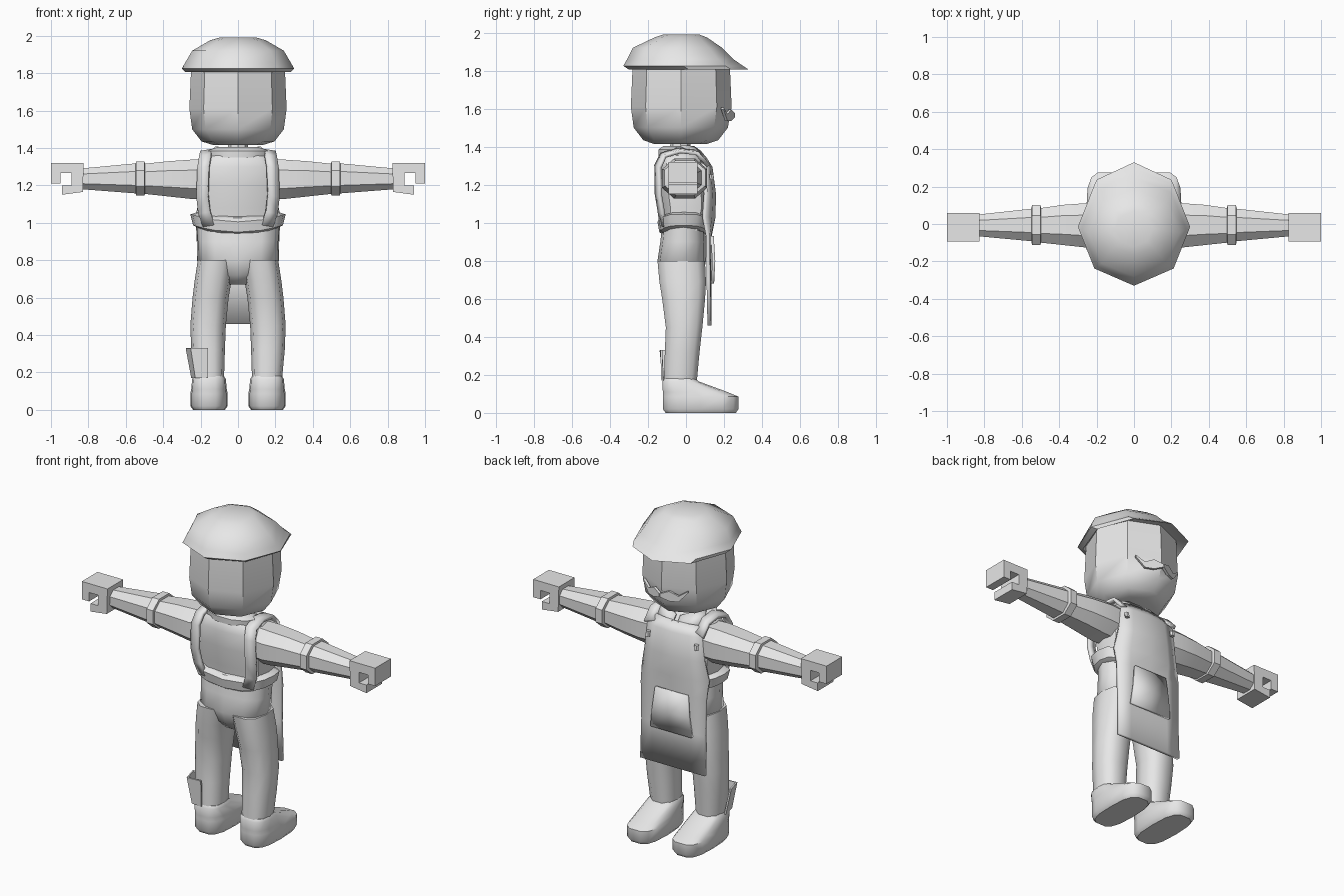
import bpy, bmesh, math
from mathutils import Vector

grey = bpy.data.materials.new("plain grey")
grey.diffuse_color = (0.8, 0.8, 0.8, 1)


def make(name, verts, faces, angle=40, thick=0.0):
    me = bpy.data.meshes.new(name)
    me.from_pydata([tuple(v) for v in verts], [], faces)
    bm = bmesh.new()
    bm.from_mesh(me)
    bmesh.ops.recalc_face_normals(bm, faces=bm.faces)
    bm.to_mesh(me)
    bm.free()
    me.materials.append(grey)
    ob = bpy.data.objects.new(name, me)
    bpy.context.collection.objects.link(ob)
    if thick:
        mod = ob.modifiers.new("thickness", 'SOLIDIFY')
        mod.thickness = thick
        mod.offset = 0
    bpy.ops.object.select_all(action='DESELECT')
    ob.select_set(True)
    bpy.context.view_layer.objects.active = ob
    if angle:
        bpy.ops.object.shade_smooth_by_angle(angle=math.radians(angle))
    return ob


def loft(name, rings, n=8, p=2.0, turn=0.0, axis='z', angle=40, warp=None):
    """rings: (position along axis, a_min, a_max, b_min, b_max)"""
    verts, faces = [], []
    for t, a0, a1, b0, b1 in rings:
        for i in range(n):
            w = 2 * math.pi * i / n + turn
            c, s = math.cos(w), math.sin(w)
            c = math.copysign(abs(c) ** (2 / p), c)
            s = math.copysign(abs(s) ** (2 / p), s)
            a = (a0 + a1) / 2 + c * (a1 - a0) / 2
            b = (b0 + b1) / 2 + s * (b1 - b0) / 2
            v = Vector((a, b, t)) if axis == 'z' else Vector((t, a, b))
            verts.append(warp(v) if warp else v)
    for k in range(len(rings) - 1):
        for i in range(n):
            j = (i + 1) % n
            faces.append((k * n + i, k * n + j, k * n + n + j, k * n + n + i))
    faces.append(tuple(range(n)))
    faces.append(tuple(range((len(rings) - 1) * n, len(rings) * n)))
    return make(name, verts, faces, angle)


def sheet(name, rows, thick=0.015, angle=40):
    """Thin cloth from rows of equally many points."""
    m = len(rows[0])
    faces = [(k * m + i, k * m + i + 1, k * m + m + i + 1, k * m + m + i)
             for k in range(len(rows) - 1) for i in range(m - 1)]
    return make(name, [v for r in rows for v in r], faces, angle, thick)


# Head, neck and cap
loft("head", [(1.415, -.13, .13, -.17, .11), (1.435, -.195, .195, -.225, .17),
              (1.50, -.245, .245, -.275, .22), (1.61, -.26, .26, -.29, .24),
              (1.84, -.25, .25, -.28, .23)])
loft("neck", [(1.33, -.06, .06, -.09, .03), (1.44, -.05, .05, -.08, .02)])
loft("cap", [(1.84, -.24, .24, -.27, .22), (1.805, -.28, .28, -.30, .33),
             (1.825, -.30, .30, -.33, .30), (1.86, -.28, .28, -.31, .25),
             (1.92, -.245, .245, -.28, .19), (1.975, -.15, .15, -.165, .11),
             (1.99, -.10, .10, -.12, .07)], angle=50)

# Moustache
top = [(0, 1.575), (.05, 1.595), (.10, 1.57), (.15, 1.605)]
low = [(0, 1.555), (.05, 1.535), (.10, 1.535), (.15, 1.595)]


def whisker(x, z):
    return (x, .252 - abs(x) * .4, z)


for s in (1, -1):
    sheet("moustache_half", [[whisker(s * x, z) for x, z in top],
                             [whisker(s * x, z) for x, z in low]], .015, 0)

# Shirt and trousers
loft("shirt", [(.96, -.215, .215, -.115, .10), (1.08, -.215, .215, -.13, .13),
               (1.20, -.225, .225, -.15, .13), (1.30, -.215, .215, -.15, .105),
               (1.35, -.18, .18, -.14, .08), (1.39, -.10, .10, -.11, .035)],
     n=12, p=3)
loft("trouser_seat", [(.67, -.06, .06, -.07, .06), (.72, -.12, .12, -.12, .09),
                      (.80, -.21, .21, -.15, .105), (.90, -.215, .215, -.135, .105),
                      (1.03, -.225, .225, -.12, .10)], n=12, p=2.6, angle=60)

for s in (1, -1):
    def side(v, s=s):
        return Vector((v.x * s, v.y, v.z))

    # Leg and shoe
    loft("trouser_leg", [(.16, .075, .235, -.12, .06), (.32, .07, .25, -.115, .075),
                         (.45, .065, .255, -.11, .09), (.60, .05, .243, -.13, .105),
                         (.69, .035, .232, -.145, .11), (.80, .01, .215, -.155, .105)],
         n=10, p=2.5, warp=side, angle=50)
    loft("shoe", [(0, .07, .24, -.11, .265), (.02, .055, .255, -.125, .28),
                  (.085, .055, .255, -.125, .28), (.11, .06, .25, -.125, .22),
                  (.165, .065, .245, -.125, .07), (.18, .075, .235, -.115, .05)],
         n=14, p=3, warp=side)
    # Sleeve, rolled cuff and forearm
    loft("sleeve", [(.14, -.12, .11, 1.12, 1.345), (.25, -.135, .12, 1.12, 1.345),
                    (.38, -.12, .11, 1.135, 1.335), (.51, -.105, .09, 1.15, 1.32)],
         p=2.3, turn=math.pi / 8, axis='x', warp=side)
    loft("cuff", [(.495, -.09, .08, 1.16, 1.31), (.50, -.12, .11, 1.14, 1.335),
                  (.545, -.12, .11, 1.14, 1.335), (.55, -.09, .08, 1.16, 1.31)],
         p=2.3, turn=math.pi / 8, axis='x', warp=side)
    loft("forearm", [(.53, -.10, .09, 1.15, 1.325), (.83, -.07, .055, 1.175, 1.295)],
         p=2.3, turn=math.pi / 8, axis='x', warp=side)
    # Hooked block hand
    prof = [(.825, 1.32), (1, 1.32), (1, 1.21), (.95, 1.21), (.95, 1.265),
            (.89, 1.265), (.89, 1.20), (.94, 1.20), (.94, 1.15), (.83, 1.165)]
    n = len(prof)
    make("hand", [(s * x, y, z) for y in (-.093, .06) for x, z in prof],
         [tuple(range(n)), tuple(range(n, 2 * n))] +
         [(i, (i + 1) % n, (i + 1) % n + n, i + n) for i in range(n)], 0)
    # Shoulder strap running from bib over to the back band
    path = [(.165, .10, 1.31), (.165, .04, 1.375), (.165, -.05, 1.385),
            (.17, -.13, 1.36), (.18, -.158, 1.30), (.185, -.155, 1.15),
            (.175, -.14, 1.06), (.15, -.13, .99)]
    sheet("strap", [[(s * (x - .025), y, z), (s * (x + .035), y + .02, z - .01)]
                    for x, y, z in path], .02)
    # Button
    loft("button", [(1.225, .15, .18, .125, .15), (1.255, .15, .18, .12, .145)],
         n=6, warp=side)
    # Collar flap
    sheet("collar_flap", [[(s * .015, .075, 1.375), (s * .015, .10, 1.345)],
                          [(s * .08, .04, 1.40), (s * .085, .12, 1.30)],
                          [(s * .12, -.03, 1.405), (s * .16, .05, 1.365)]], .01)

# Collar round the neck
loft("collar", [(1.35, -.17, .17, -.15, .07), (1.385, -.165, .165, -.15, .03),
                (1.405, -.11, .11, -.12, .0)], n=10)


# Waist band dipping at the back centre
def dip(v):
    return Vector((v.x, v.y, v.z + .04 * (min(1, abs(v.x) / .25)) ** 2))


loft("waist_band", [(.94, -.20, .20, -.125, .10), (.95, -.24, .24, -.14, .115),
                    (1.005, -.255, .255, -.15, .125), (1.025, -.22, .22, -.13, .11)],
     n=16, p=3, warp=dip)

# Apron: z, y at the centre, half width, backward curl at the edges
rows = [(1.345, .095, .14, .02), (1.29, .13, .185, .03), (1.15, .148, .20, .045),
        (1.03, .145, .225, .05), (.93, .125, .22, .01), (.70, .123, .215, .005),
        (.46, .123, .22, 0)]
sheet("apron", [[(u * w, y - c * u * u, z) for u in (-1, -.6, 0, .6, 1)]
                for z, y, w, c in rows], .02)
sheet("apron_pocket", [[(u * w, y, z) for u in (-1, 0, 1)] for z, y, w in
                       ((.93, .138, .11), (.80, .146, .125), (.68, .14, .14))], .016)

# Loose patch on the outside of one trouser leg
sheet("leg_patch", [[(-.16, -.13, .33), (-.25, -.135, .33), (-.275, -.04, .33)],
                    [(-.16, -.125, .17), (-.225, -.12, .17), (-.245, -.03, .17)]], .01, 0)
